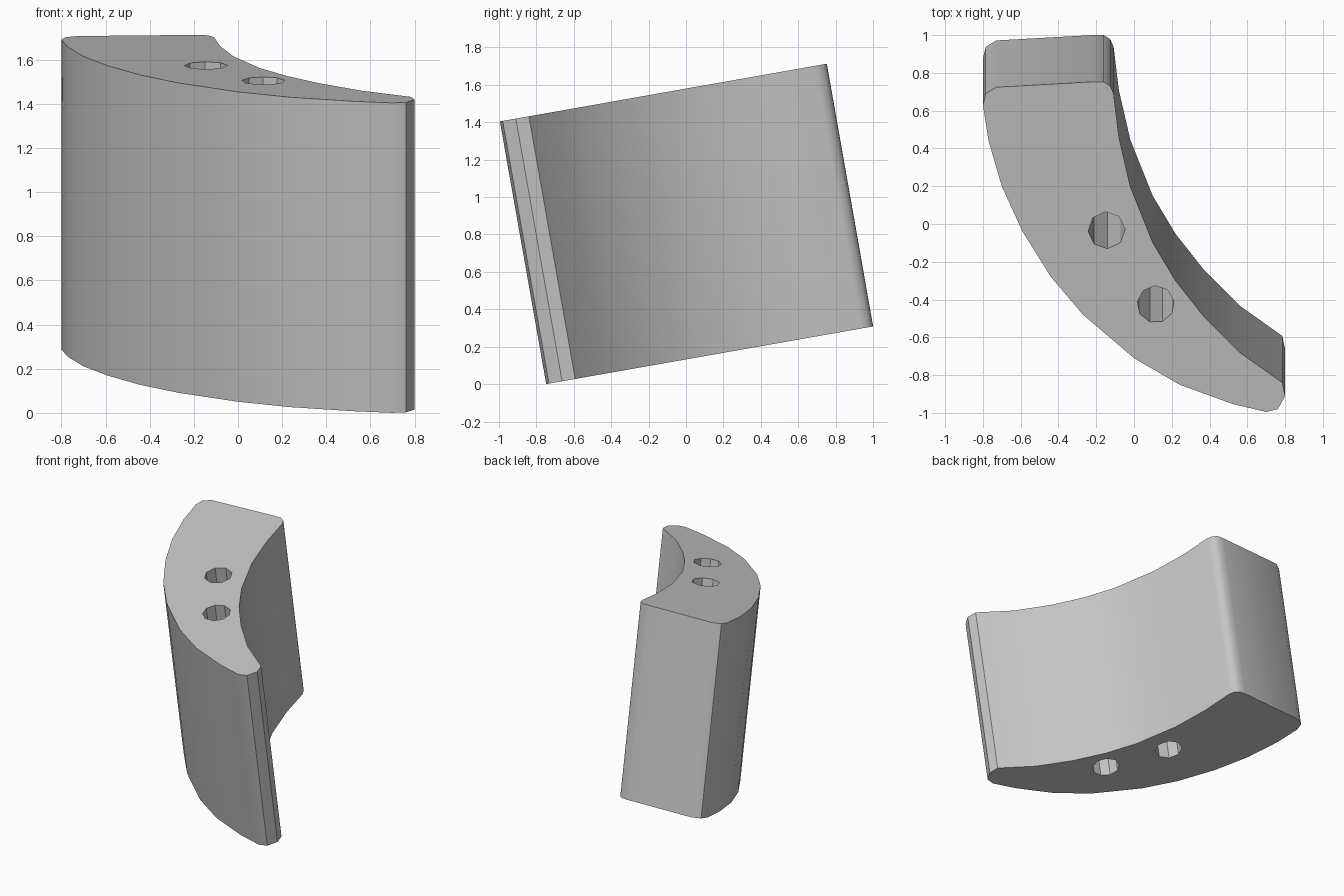
import bpy, bmesh, math

cube = bpy.data.objects.get("Cube")
if cube:
    bpy.data.objects.remove(cube, do_unlink=True)

TILT = math.radians(10)
HEIGHT = 1.426
TOP = 1.58      # height of the top face above the origin

grey = bpy.data.materials.new("plain grey")
grey.use_nodes = True
grey.diffuse_color = (0.56, 0.56, 0.56, 1)
grey.node_tree.nodes["Principled BSDF"].inputs["Base Color"].default_value = grey.diffuse_color


def prism(name, outline, low, high):
    """Extrude a plan outline along the tilted axis of the block."""
    bm = bmesh.new()
    face = bm.faces.new([bm.verts.new((x, y / math.cos(TILT), low)) for x, y in outline])
    ext = bmesh.ops.extrude_face_region(bm, geom=[face])
    top = [v for v in ext["geom"] if isinstance(v, bmesh.types.BMVert)]
    bmesh.ops.translate(bm, verts=top, vec=(0, 0, high - low))
    bmesh.ops.recalc_face_normals(bm, faces=bm.faces)
    mesh = bpy.data.meshes.new(name)
    bm.to_mesh(mesh)
    bm.free()
    mesh.materials.append(grey)
    obj = bpy.data.objects.new(name, mesh)
    bpy.context.collection.objects.link(obj)
    obj.location.z = TOP
    obj.rotation_euler.x = TILT
    return obj


# Crescent plan: thick end, inner curve, narrow tip, outer curve
thick_end = [(-.785, .69), (-.73, .724), (-.21, .753), (-.16, .752), (-.125, .73), (-.108, .69)]
inner = [(-.08, .46), (-.02, .2), (.1, -.1), (.22, -.3), (.37, -.49), (.56, -.68), (.785, -.84)]
tip = [(.8, -.91), (.762, -.98), (.7, -.995)]
outer = [(.52, -.952), (.24, -.85), (0, -.71), (-.27, -.48), (-.44, -.28),
         (-.59, -.04), (-.7, .2), (-.77, .44), (-.8, .63)]
block = prism("curved_block", thick_end + inner + tip + outer, -HEIGHT, 0)

# Two round holes running right through the block
for i, (cx, cy, sides, turn) in enumerate([(-.145, -.033, 8, .05), (.115, -.425, 9, .2)]):
    ring = [(cx + .098 * math.cos(turn + math.tau * k / sides),
             cy + .098 * math.sin(turn + math.tau * k / sides)) for k in range(sides)]
    cutter = prism(f"hole_cutter_{i + 1}", ring, -HEIGHT - .1, .1)
    cutter.hide_render = True
    bpy.context.view_layer.update()
    mod = block.modifiers.new("hole", "BOOLEAN")
    mod.operation = "DIFFERENCE"
    mod.solver = "EXACT"
    mod.object = cutter
    bpy.context.view_layer.objects.active = block
    bpy.ops.object.modifier_apply(modifier=mod.name)
    bpy.data.objects.remove(cutter, do_unlink=True)

# Smooth walls with crisp rims
bpy.ops.object.select_all(action="DESELECT")
block.select_set(True)
bpy.context.view_layer.objects.active = block
bpy.ops.object.shade_smooth_by_angle(angle=math.radians(35))
